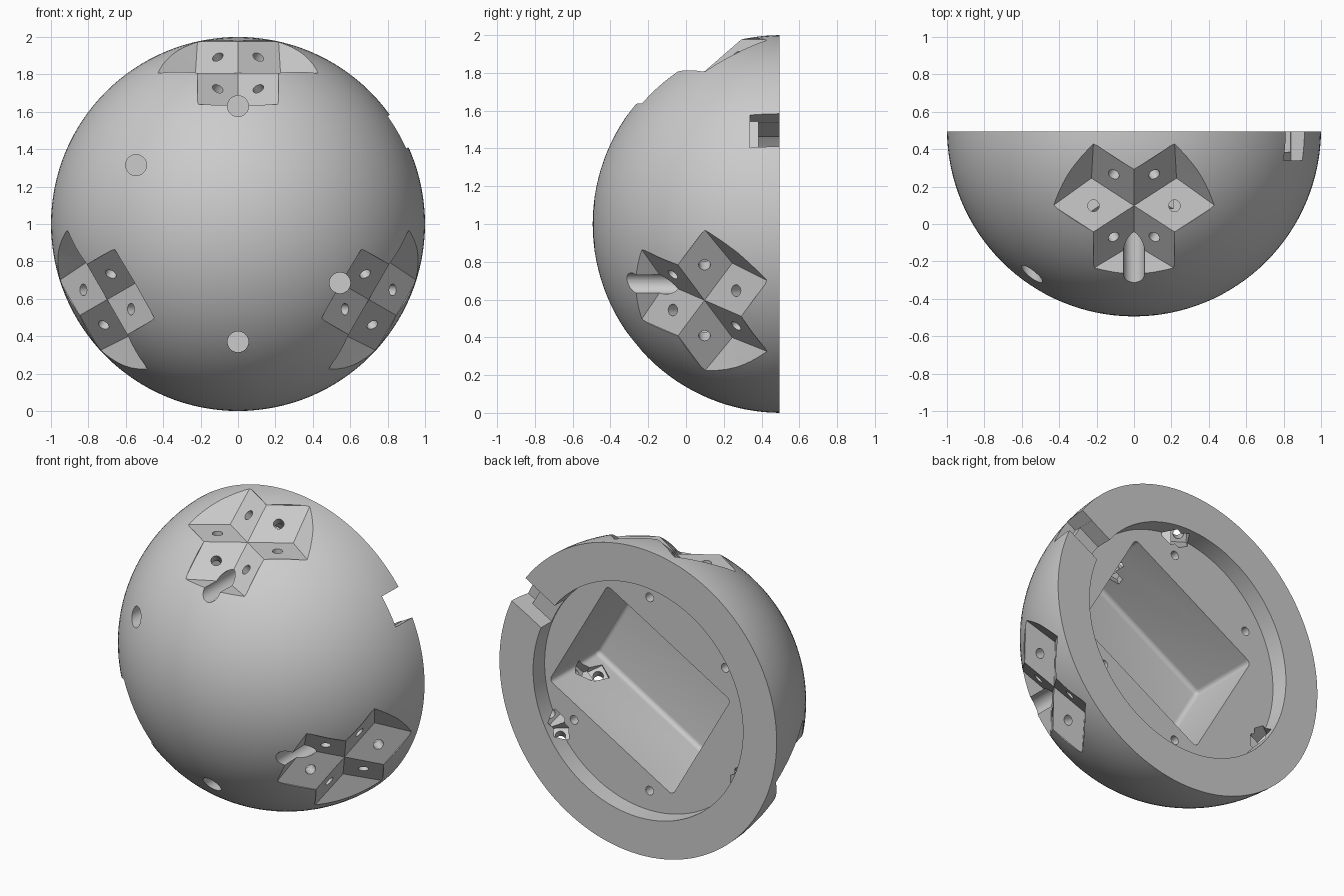
import bpy, bmesh
from math import sin, cos, tan, atan, radians, pi
from mathutils import Vector, Matrix

if "Cube" in bpy.data.objects:
    bpy.data.objects.remove(bpy.data.objects["Cube"])

C = Vector((0, 0.506, 1.0))      # centre of the ball
BACK = 0.494                     # flat rear plane
FLOOR = 0.375                    # floor of the round rear recess
cutters = bpy.data.collections.new("cutters")
bpy.context.scene.collection.children.link(cutters)


def add(name, bm, coll):
    bm.normal_update()
    bmesh.ops.recalc_face_normals(bm, faces=bm.faces)
    me = bpy.data.meshes.new(name)
    bm.to_mesh(me)
    bm.free()
    ob = bpy.data.objects.new(name, me)
    coll.objects.link(ob)
    return ob


def rod(name, a, b, r, n=32):
    """Cylinder cutter from a to b."""
    d = b - a
    bm = bmesh.new()
    M = Matrix.Translation((a + b) / 2) @ d.to_track_quat('Z', 'Y').to_matrix().to_4x4()
    bmesh.ops.create_cone(bm, cap_ends=True, segments=n, radius1=r, radius2=r,
                          depth=d.length, matrix=M)
    return add(name, bm, cutters)


def box(name, origin, axes, lo, hi, rounding=0):
    """Box cutter between lo and hi measured along three axes from origin."""
    bm = bmesh.new()
    bmesh.ops.create_cube(bm, size=1)
    low = []
    for v in bm.verts:
        k = [l if c < 0 else h for c, l, h in zip(v.co, lo, hi)]
        if v.co.z < 0:
            low.append(v)
        v.co = origin + sum((a * t for a, t in zip(axes, k)), Vector())
    if rounding:
        bm.normal_update()
        edges = [e for e in bm.edges if any(v in low for v in e.verts)]
        bmesh.ops.bevel(bm, geom=edges, offset=rounding, segments=5,
                        profile=0.5, affect='EDGES')
    return add(name, bm, cutters)


# half ball
bm = bmesh.new()
bmesh.ops.create_uvsphere(bm, u_segments=128, v_segments=64, radius=1,
                          matrix=Matrix.Translation(C) @ Matrix.Rotation(pi / 2, 4, 'X'))
bmesh.ops.bisect_plane(bm, geom=bm.verts[:] + bm.edges[:] + bm.faces[:],
                       plane_co=(0, BACK, 0), plane_no=(0, 1, 0), clear_outer=True)
bmesh.ops.holes_fill(bm, edges=[e for e in bm.edges if e.is_boundary])
ball = add("half_ball", bm, bpy.context.scene.collection)

# six-petal facet sockets, three around the ball
TILT, L = radians(26.8), 0.258
SLOPE = atan(0.5 * tan(TILT))
for k in range(3):
    R = Matrix.Rotation(k * 2 * pi / 3, 3, 'Y')
    n = R @ Vector((0, -sin(TILT), cos(TILT)))
    u = R @ Vector((1, 0, 0))
    v = R @ Vector((0, cos(TILT), sin(TILT)))
    V = C + n * 0.905

    def arm(deg, s):
        a = radians(deg)
        return ((u * cos(a) + v * sin(a)) * cos(SLOPE) + n * s * sin(SLOPE)) * L

    bm = bmesh.new()
    faces = []
    for az in (-90, 30, 150):
        e, r1, r2 = arm(az, -1), arm(az - 60, 1), arm(az + 60, 1)
        z, f = Vector(), e * 1.05          # valley end bows outward slightly
        faces += [(z, f, e + r1, r1), (z, r2, e + r2, f),
                  (f, e + r2, e + r1 + r2), (f, e + r1 + r2, e + r1)]
        # screw hole and nut slot in each petal
        for r in (r1, r2):
            p = V + (e + r) / 2
            m = e.cross(r).normalized()
            if m.dot(n) < 0:
                m = -m
            rod("petal_hole", p + m * 0.08, p - m * 0.15, 0.031, 24)
            s = e.normalized()
            box("nut_slot", p, (s, m.cross(s), m), (-.05, -.05, -.235), (.05, .05, -.09))
    for q in faces:
        bm.faces.new([bm.verts.new(V + c) for c in q])
    bmesh.ops.remove_doubles(bm, verts=bm.verts, dist=1e-4)
    bmesh.ops.recalc_face_normals(bm, faces=bm.faces)
    ext = bmesh.ops.extrude_face_region(bm, geom=bm.faces[:], use_keep_orig=True)
    bmesh.ops.translate(bm, vec=n * 0.4,
                        verts=[g for g in ext["geom"] if isinstance(g, bmesh.types.BMVert)])
    add("petal_socket", bm, cutters)

# blind assembly holes: wide from the front, narrow from the rear recess
for x, z in ((0, .63), (0, -.63), (.545, -.315), (-.545, .315)):
    P = Vector((x, 0, 1 + z))
    rod("front_hole", P + Vector((0, -.7, 0)), P + Vector((0, .18, 0)), 0.056)
    rod("rear_hole", P + Vector((0, .23, 0)), P + Vector((0, .45, 0)), 0.028)

# round rear recess and rectangular pocket
rod("rear_recess", Vector((0, FLOOR, 1)), Vector((0, .7, 1)), 0.757, 128)
O = Vector((0, 0, 1))
frame = (Vector((cos(pi / 6), 0, .5)), Vector((-.5, 0, cos(pi / 6))), Vector((0, 1, 0)))
box("pocket", O, frame, (-.45, -.45, -.11), (.575, .39, .42), 0.03)


def carve(coll):
    mod = ball.modifiers.new("carve", 'BOOLEAN')
    mod.operation, mod.solver = 'DIFFERENCE', 'EXACT'
    mod.operand_type, mod.collection = 'COLLECTION', coll
    bpy.ops.object.modifier_apply(modifier=mod.name)
    for ob in list(coll.objects):
        bpy.data.objects.remove(ob)


# carve everything out, then the stepped notch in the rim
bpy.context.view_layer.objects.active = ball
ball.select_set(True)
carve(cutters)
box("notch", O, frame, (.72, -.098, .385), (1.2, .098, .6))
carve(cutters)
box("notch_step", O, frame, (.91, -.1, .34), (1.25, .1, .65))
carve(cutters)
bpy.data.collections.remove(cutters)
bpy.ops.object.shade_smooth_by_angle(angle=radians(20))
